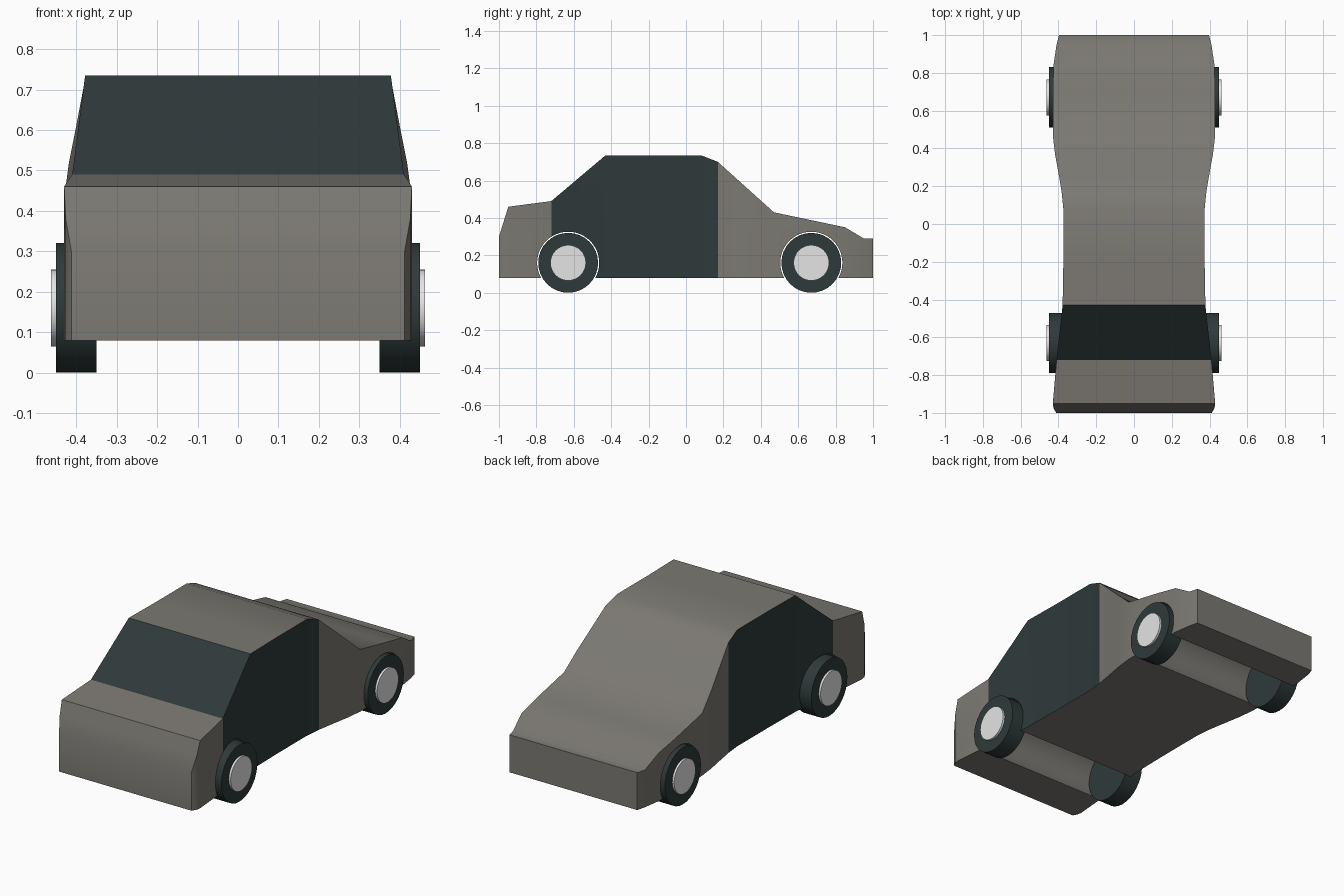
import bpy, bmesh, math
from mathutils import Matrix

if "Cube" in bpy.data.objects:
    bpy.data.objects.remove(bpy.data.objects["Cube"])


def material(name, rgb):
    m = bpy.data.materials.new(name)
    m.diffuse_color = (*rgb, 1)
    m.use_nodes = True
    m.node_tree.nodes["Principled BSDF"].inputs["Base Color"].default_value = m.diffuse_color
    return m


GREY = material("warm_grey_paint", (0.20, 0.19, 0.17))
DARK = material("dark_teal", (0.028, 0.042, 0.042))
WHITE = material("hub_white", (0.78, 0.78, 0.78))

# Side outline of the upper body (y, z) and half width along the car (y, x)
TOP = [(-1, .30), (-.95, .46), (-.72, .49), (-.43, .735), (.08, .735),
       (.17, .70), (.47, .43), (.85, .35), (.95, .29), (1, .29)]
WIDTH = [(-1, .412), (-.975, .426), (-.95, .43), (-.72, .41), (-.43, .378),
         (-.2, .374), (.08, .374), (.17, .383), (.27, .400), (.37, .418),
         (.47, .43), (.7, .43), (.85, .425), (.95, .41), (1, .397)]
FLOOR = .08
AXLES = (-.63, .67)
AXLE_Z = .16


def lerp(table, y):
    for (a, va), (b, vb) in zip(table, table[1:]):
        if y <= b:
            return va + (vb - va) * (y - a) / (b - a)
    return table[-1][1]


def new_object(name, bm, mats):
    bmesh.ops.recalc_face_normals(bm, faces=bm.faces)
    mesh = bpy.data.meshes.new(name)
    bm.to_mesh(mesh)
    bm.free()
    for m in mats:
        mesh.materials.append(m)
    ob = bpy.data.objects.new(name, mesh)
    bpy.context.collection.objects.link(ob)
    return ob


def select_only(ob):
    bpy.ops.object.select_all(action='DESELECT')
    ob.select_set(True)
    bpy.context.view_layer.objects.active = ob


def cylinder(name, radius, x0, x1, y, mat, segments=32):
    bm = bmesh.new()
    place = Matrix.Translation(((x0 + x1) / 2, y, AXLE_Z)) @ Matrix.Rotation(math.pi / 2, 4, 'Y')
    bmesh.ops.create_cone(bm, cap_ends=True, segments=segments, radius1=radius,
                          radius2=radius, depth=abs(x1 - x0), matrix=place)
    return new_object(name, bm, [mat])


# Body: rectangular rings lofted along the length
bm = bmesh.new()
rings = []
for y in sorted({p[0] for p in TOP + WIDTH}):
    w, z = lerp(WIDTH, y), lerp(TOP, y)
    rings.append([bm.verts.new(c) for c in
                  ((-w, y, FLOOR), (w, y, FLOOR), (w, y, z), (-w, y, z))])
bm.faces.new(rings[0])
bm.faces.new(rings[-1])
for a, b in zip(rings, rings[1:]):
    mid = (a[0].co.y + b[0].co.y) / 2
    for i in range(4):
        f = bm.faces.new((a[i], a[i - 1], b[i - 1], b[i]))
        side = i in (0, 2)      # left and right walls
        roof = i == 3           # upper surface
        # dark doors, and a dark windscreen across the front slope
        if (side and -.72 < mid < .17) or (roof and -.72 < mid < -.43):
            f.material_index = 1
# corner index 0 pairs with 3 (left wall), 2 pairs with 1 (right wall)
body = new_object("body", bm, [GREY, DARK])

# Wheel arches cut straight through the body
for y in AXLES:
    cutter = cylinder("arch_cutter", .166, -.6, .6, y, GREY, 48)
    cutter.hide_render = True
    mod = body.modifiers.new("arch", 'BOOLEAN')
    mod.operation = 'DIFFERENCE'
    mod.solver = 'EXACT'
    mod.object = cutter
    select_only(body)
    bpy.ops.object.modifier_apply(modifier=mod.name)
    bpy.data.objects.remove(cutter)
select_only(body)
bpy.ops.object.shade_smooth_by_angle(angle=math.radians(32))

# Wheels: a tyre and a hub cap on each corner
for end, y in zip(("front", "rear"), AXLES):
    for label, s in (("left", -1), ("right", 1)):
        for part, r, x0, x1, mat in (("tyre", .16, .35, .45, DARK),
                                     ("hub_cap", .095, .44, .462, WHITE)):
            ob = cylinder(f"{end}_{label}_{part}", r, s * x0, s * x1, y, mat)
            select_only(ob)
            bpy.ops.object.shade_smooth_by_angle(angle=math.radians(35))
